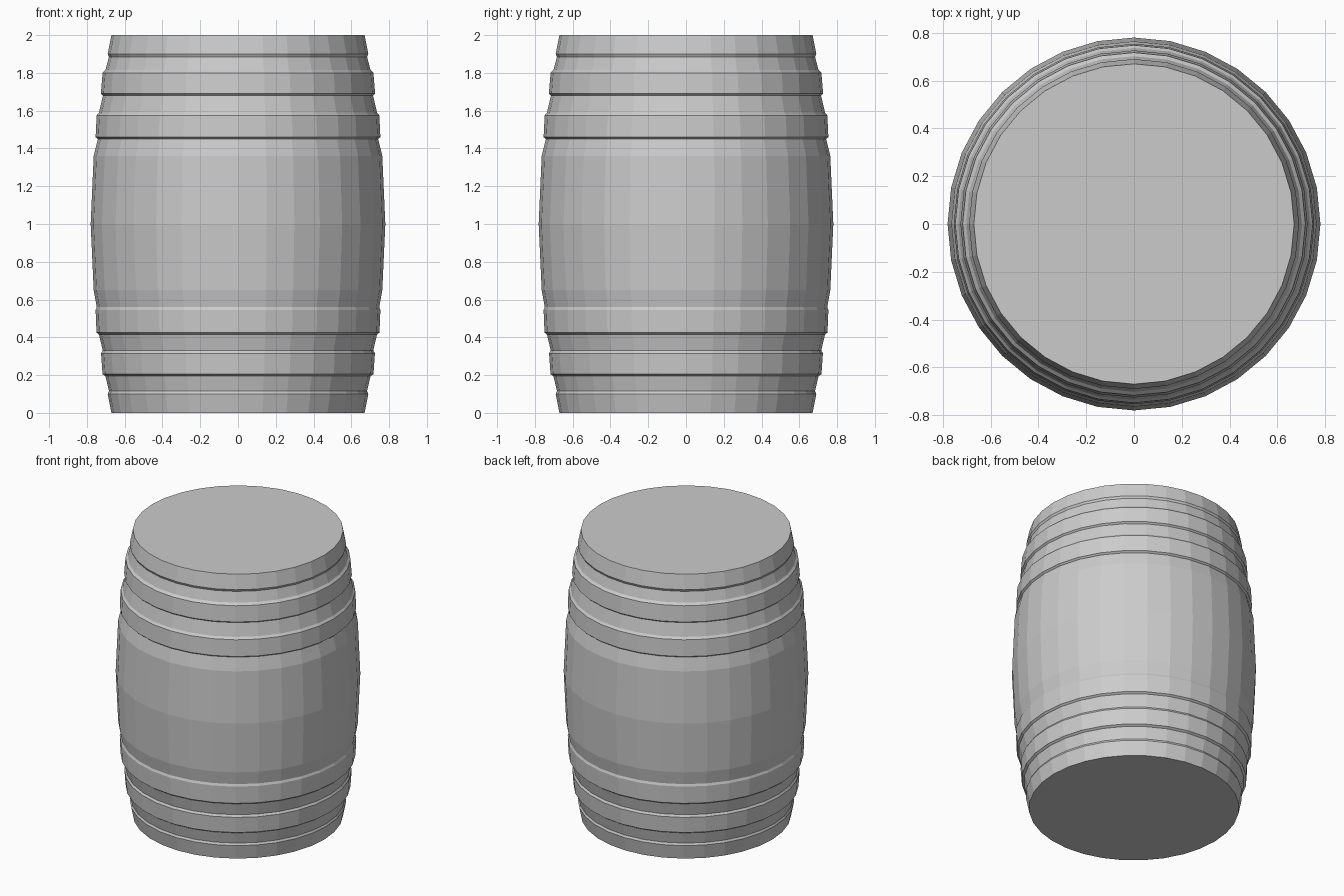
import bpy, bmesh
from math import cos, sin, pi

if "Cube" in bpy.data.objects:
    bpy.data.objects.remove(bpy.data.objects["Cube"])

SIDES = 32

# Barrel half profile (radius, height): hoops are shallow steps on the staves
profile = [
    (0.67, 0.0), (0.69, 0.10), (0.683, 0.115),               # bottom rim
    (0.702, 0.195), (0.717, 0.205), (0.725, 0.315), (0.716, 0.33),  # lower hoop
    (0.736, 0.415), (0.749, 0.425), (0.754, 0.545), (0.748, 0.56),  # second hoop
    (0.764, 0.65), (0.78, 1.0), (0.764, 1.36),               # belly
    (0.742, 1.45), (0.754, 1.46), (0.748, 1.575), (0.736, 1.59),    # third hoop
    (0.715, 1.68), (0.726, 1.69), (0.717, 1.80), (0.702, 1.815),    # upper hoop
    (0.683, 1.885), (0.69, 1.90), (0.67, 2.0),               # top rim
]

bm = bmesh.new()
rings = [[bm.verts.new((r * cos(2 * pi * i / SIDES), r * sin(2 * pi * i / SIDES), z))
          for i in range(SIDES)] for r, z in profile]

# Stave walls
for low, high in zip(rings, rings[1:]):
    for i in range(SIDES):
        j = (i + 1) % SIDES
        bm.faces.new((low[i], low[j], high[j], high[i]))

# Flat end caps
bm.faces.new(rings[0][::-1])
bm.faces.new(rings[-1])

mesh = bpy.data.meshes.new("barrel")
bm.to_mesh(mesh)
bm.free()
bpy.context.collection.objects.link(bpy.data.objects.new("barrel", mesh))
